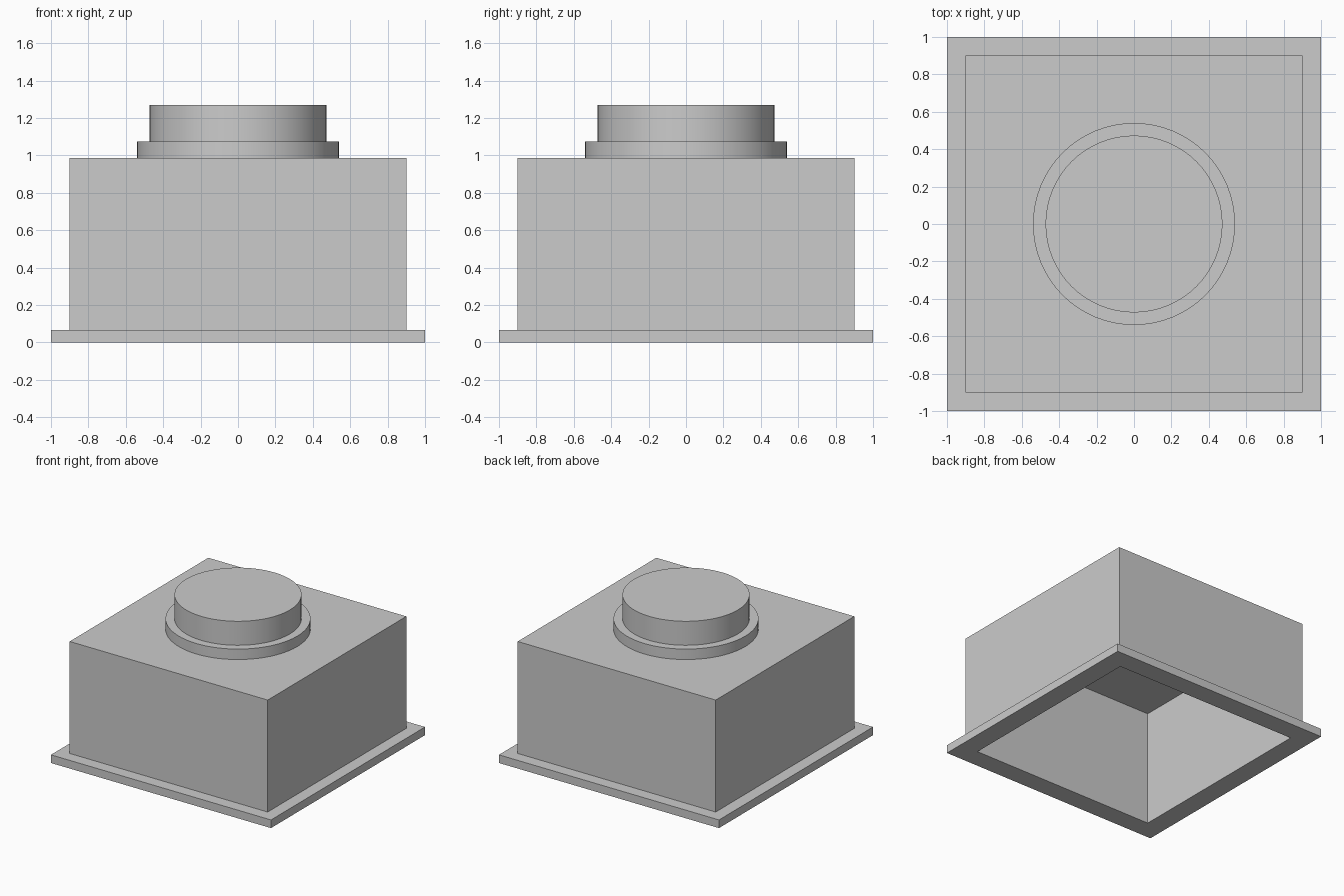
import bpy
import bmesh
import math

cube = bpy.data.objects.get("Cube")
if cube:
    bpy.data.objects.remove(cube, do_unlink=True)

# Single painted metal colour
grey = bpy.data.materials.new("light_grey_metal")
grey.use_nodes = True
colour = (0.6, 0.6, 0.6, 1)
grey.diffuse_color = colour
grey.node_tree.nodes["Principled BSDF"].inputs["Base Color"].default_value = colour


def lathe(name, profile, sides, turn=0.0, smooth=False):
    """Stack rings of (radius, height), bridge them and cap both ends."""
    bm = bmesh.new()
    rings = []
    for radius, z in profile:
        angles = [turn + math.tau * i / sides for i in range(sides)]
        rings.append([bm.verts.new((radius * math.cos(a), radius * math.sin(a), z)) for a in angles])
    for low, high in zip(rings, rings[1:]):
        for i in range(sides):
            j = (i + 1) % sides
            bm.faces.new((low[i], low[j], high[j], high[i]))
    bm.faces.new(rings[0])
    bm.faces.new(rings[-1])
    bmesh.ops.recalc_face_normals(bm, faces=bm.faces)
    mesh = bpy.data.meshes.new(name)
    bm.to_mesh(mesh)
    bm.free()
    mesh.materials.append(grey)
    obj = bpy.data.objects.new(name, mesh)
    bpy.context.collection.objects.link(obj)
    if smooth:
        bpy.ops.object.select_all(action="DESELECT")
        obj.select_set(True)
        bpy.context.view_layer.objects.active = obj
        bpy.ops.object.shade_smooth_by_angle(angle=math.radians(30))
    return obj


# Open-bottomed square housing with its rim flange: (half width, height)
INNER, OUTER, FLANGE = 0.837, 0.9, 1.0
FLANGE_TOP, BODY_TOP = 0.067, 0.987
section = [
    (INNER, 0.95), (INNER, 0), (FLANGE, 0),
    (FLANGE, FLANGE_TOP), (OUTER, FLANGE_TOP), (OUTER, BODY_TOP),
]
corner = math.sqrt(2)
lathe("housing_with_flange", [(half * corner, z) for half, z in section], 4, math.pi / 4)

# Round collar and neck on top
COLLAR_TOP, NECK_TOP = 1.073, 1.27
lathe("collar", [(0.54, BODY_TOP), (0.54, COLLAR_TOP)], 64, smooth=True)
lathe("neck", [(0.473, COLLAR_TOP), (0.473, NECK_TOP)], 64, smooth=True)
